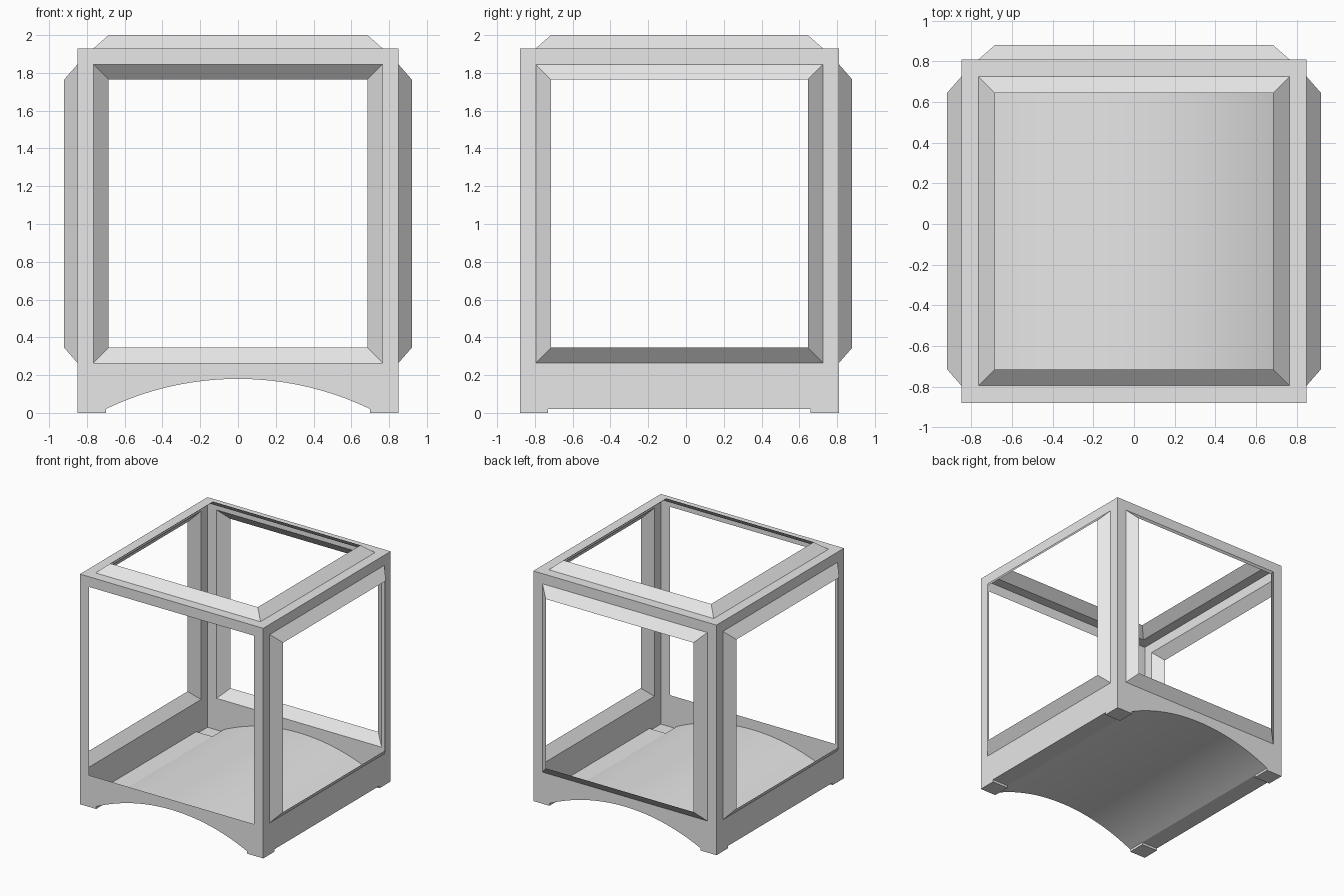
import bpy, bmesh, math
from mathutils import Vector

cube = bpy.data.objects.get("Cube")
if cube:
    bpy.data.objects.remove(cube, do_unlink=True)

# Main dimensions
X = 0.85                  # half width of the body
Y0, Y1 = -0.88, 0.81      # front and back walls
Z0, Z1 = 0.02, 1.93       # underside and top of the body
RIM = 0.085               # width of the frame bars
LIP, RISE = 0.08, 0.07    # inset and height of the sloped lips
SILL = 0.265              # bottom of the window openings
FOOT = 0.15
ARCH_X, ARCH_H = X - FOOT, 0.16
SEGMENTS = 40

grey = bpy.data.materials.new("light_grey")
grey.use_nodes = True
grey.diffuse_color = (0.8, 0.8, 0.8, 1)
grey.node_tree.nodes["Principled BSDF"].inputs["Base Color"].default_value = (0.8, 0.8, 0.8, 1)


def finish(name, bm, smooth=False):
    bmesh.ops.remove_doubles(bm, verts=bm.verts, dist=0.0001)
    mesh = bpy.data.meshes.new(name)
    bm.to_mesh(mesh)
    bm.free()
    mesh.materials.append(grey)
    obj = bpy.data.objects.new(name, mesh)
    bpy.context.collection.objects.link(obj)
    if smooth:
        bpy.ops.object.select_all(action='DESELECT')
        obj.select_set(True)
        bpy.context.view_layer.objects.active = obj
        bpy.ops.object.shade_smooth_by_angle(angle=math.radians(20))
    return obj


def face(bm, points):
    bm.faces.new([bm.verts.new(p) for p in points])


def rect(u0, u1, v0, v1, w=0.0):
    return [(u0, v0, w), (u1, v0, w), (u1, v1, w), (u0, v1, w)]


def band(bm, place, outer, inner):
    """Four faces joining one rectangle to the next."""
    for i in range(4):
        j = (i + 1) % 4
        face(bm, [place(*p) for p in (outer[i], outer[j], inner[j], inner[i])])


def arch_points():
    """Arched underside from left to right as (x, z)."""
    radius = (ARCH_X ** 2 + ARCH_H ** 2) / (2 * ARCH_H)
    half = math.asin(ARCH_X / radius)
    points = []
    for i in range(SEGMENTS + 1):
        a = half * (2 * i / SEGMENTS - 1)
        points.append((radius * math.sin(a), Z0 + ARCH_H - radius * (1 - math.cos(a))))
    return points


def panel(name, place, u0, u1, v0, v1, sill, lip=True, arched=False):
    """Thin wall with a window opening and an outward sloped lip."""
    bm = bmesh.new()
    base = v0
    if arched:
        base = Z0 + ARCH_H + 0.03
        profile = [(u0, v0)] + arch_points() + [(u1, v0), (u1, base), (u0, base)]
        face(bm, [place(u, v, 0) for u, v in profile])
    a, b, c, d = u0 + RIM, u1 - RIM, sill, v1 - RIM
    opening = rect(a, b, c, d)
    band(bm, place, rect(u0, u1, base, v1), opening)
    if lip:
        band(bm, place, opening, rect(a + LIP, b - LIP, c + LIP, d - LIP, RISE))
    return finish(name, bm)


# Walls and top
panel("front_frame", lambda u, v, w: Vector((u, Y0 - w, v)),
      -X, X, Z0, Z1, SILL, lip=False, arched=True)
panel("back_frame", lambda u, v, w: Vector((-u, Y1 + w, v)),
      -X, X, Z0, Z1, SILL, arched=True)
panel("left_frame", lambda u, v, w: Vector((X + w, u, v)), Y0, Y1, Z0, Z1, SILL)
panel("right_frame", lambda u, v, w: Vector((-X - w, -u, v)), -Y1, -Y0, Z0, Z1, SILL)
panel("top_frame", lambda u, v, w: Vector((u, v, Z1 + w)), -X, X, Y0, Y1, Y0 + RIM)

# Arched floor with a flat strip along each side
bm = bmesh.new()
arch = arch_points()
for (xa, za), (xb, zb) in zip(arch, arch[1:]):
    face(bm, [(xa, Y1, za), (xb, Y1, zb), (xb, Y0, zb), (xa, Y0, za)])
for xa, xb in ((-X, -ARCH_X), (ARCH_X, X)):
    face(bm, [(xa, Y1 - FOOT, Z0), (xb, Y1 - FOOT, Z0),
              (xb, Y0 + FOOT, Z0), (xa, Y0 + FOOT, Z0)])
finish("arched_floor", bm, smooth=True)

# Hollow corner feet, open at the top
for side, xa in (("right", -X), ("left", X - FOOT)):
    for end, ya in (("front", Y0), ("back", Y1 - FOOT)):
        bm = bmesh.new()
        bottom = rect(xa, xa + FOOT, ya, ya + FOOT, 0)
        band(bm, lambda x, y, z: Vector((x, y, z)), bottom,
             rect(xa, xa + FOOT, ya, ya + FOOT, Z0))
        face(bm, bottom[::-1])
        finish(end + "_" + side + "_foot", bm)
